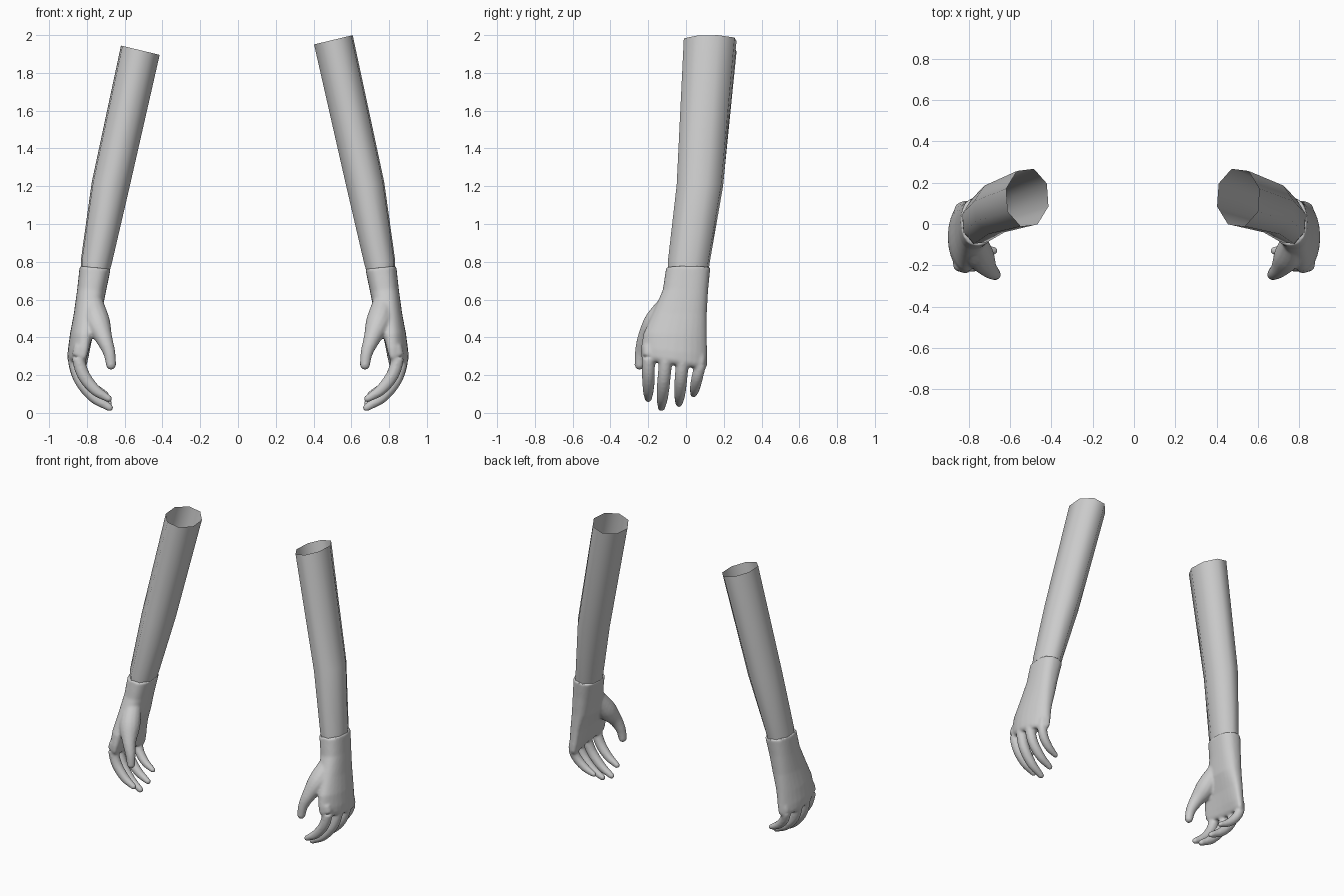
import bpy, bmesh, math
from mathutils import Vector, Matrix

if "Cube" in bpy.data.objects:
    bpy.data.objects.remove(bpy.data.objects["Cube"], do_unlink=True)

skin = bpy.data.materials.new("light grey")
skin.use_nodes = True
colour = (0.6, 0.6, 0.6, 1)
skin.diffuse_color = colour
skin.node_tree.nodes["Principled BSDF"].inputs["Base Color"].default_value = colour


def loft(bm, rings, caps):
    """Bridge a list of point rings, optionally closing both ends."""
    loops = [[bm.verts.new(p) for p in ring] for ring in rings]
    n = len(loops[0])
    faces = []
    for a, b in zip(loops, loops[1:]):
        for i in range(n):
            j = (i + 1) % n
            faces.append(bm.faces.new((a[i], a[j], b[j], b[i])))
    if caps:
        faces += [bm.faces.new(loops[0]), bm.faces.new(loops[-1])]
    bmesh.ops.recalc_face_normals(bm, faces=faces)


def spline(points, steps=5):
    """Catmull-Rom samples through (x, y, z, radius) points."""
    pts = [Vector(p) for p in points]
    pts = [pts[0] * 2 - pts[1]] + pts + [pts[-1] * 2 - pts[-2]]
    out = []
    for a, b, c, d in zip(pts, pts[1:], pts[2:], pts[3:]):
        for k in range(steps):
            t = k / steps
            out.append(0.5 * (2 * b + (c - a) * t + (2 * a - 5 * b + 4 * c - d) * t ** 2
                              + (3 * b - a - 3 * c + d) * t ** 3))
    return out + [pts[-2]]


def digit(bm, points):
    """Tapered round tube with a rounded tip."""
    path = spline(points)
    rings = []
    for i, p in enumerate(path):
        q, r = path[min(i + 1, len(path) - 1)], path[max(i - 1, 0)]
        turn = (q - r).to_3d().to_track_quat('Z', 'Y')
        rings.append([p.to_3d() + turn @ Vector((math.cos(a), math.sin(a), 0)) * p[3]
                      for a in (math.tau * k / 14 for k in range(14))])
    loft(bm, rings, True)
    bmesh.ops.create_uvsphere(bm, u_segments=14, v_segments=10, radius=path[-1][3],
                              matrix=Matrix.Translation(path[-1].to_3d()))


def finish(name, bm, side):
    for v in bm.verts:
        v.co.x *= side
    if side < 0:
        bmesh.ops.reverse_faces(bm, faces=bm.faces[:])
    for f in bm.faces:
        f.smooth = True
    mesh = bpy.data.meshes.new(name)
    bm.to_mesh(mesh)
    bm.free()
    mesh.materials.append(skin)
    ob = bpy.data.objects.new(name, mesh)
    bpy.context.collection.objects.link(ob)
    return ob


def build_arm(name, side, drop):
    # open eight-sided sleeve: centre x, y, z, half widths, slope of the ring
    sections = [(0.505 + drop * 0.22, 0.128, 1.975 - drop, 0.104, 0.146, 0.24),
                (0.676, 0.073, 1.2, 0.1, 0.128, 0.2),
                (0.75, 0.015, 0.8, 0.083, 0.116, 0.12),
                (0.765, 0.008, 0.7, 0.07, 0.108, 0.08)]
    rings = []
    for x, y, z, rx, ry, slope in sections:
        ring = []
        for k in range(8):
            a = math.tau * k / 8 + 0.3
            dx = rx * math.cos(a) * 1.03
            ring.append((x + dx, y + ry * math.sin(a), z + dx * slope))
        rings.append(ring)
    bm = bmesh.new()
    loft(bm, rings, False)
    finish(name, bm, side)


def build_hand(name, side):
    bm = bmesh.new()
    # wrist and palm: centre x, y, z, half widths, bow of the back, knuckle tilt
    sections = [(0.756, 0.012, 0.77, 0.082, 0.117, 0, 0),
                (0.775, -0.003, 0.65, 0.076, 0.12, 0, 0),
                (0.797, -0.035, 0.52, 0.072, 0.145, 0.3, 0),
                (0.83, -0.058, 0.41, 0.06, 0.168, 0.8, 0.05),
                (0.849, -0.063, 0.32, 0.053, 0.176, 1.1, 0.12),
                (0.857, -0.063, 0.275, 0.046, 0.176, 1.2, 0.145),
                (0.857, -0.063, 0.255, 0.034, 0.165, 1.2, 0.145)]
    rings = []
    for x, y, z, rx, ry, bow, tilt in sections:
        ring = []
        for k in range(28):
            c, s = math.cos(math.tau * k / 28), math.sin(math.tau * k / 28)
            dx = rx * math.copysign(abs(c) ** 0.8, c)
            dy = ry * math.copysign(abs(s) ** 0.85, s)
            ring.append((x + dx - bow * dy * dy, y + dy, z - tilt * dy + dx * 0.1))
        rings.append(ring)
    loft(bm, rings, True)

    # four curled fingers: root y, z, tip y, z, root x, tip x, thickness
    for y0, z0, y1, z1, x0, x1, r in [(-0.198, 0.29, -0.2, 0.075, 0.845, 0.685, 0.034),
                                      (-0.108, 0.28, -0.13, 0.028, 0.865, 0.68, 0.035),
                                      (-0.02, 0.265, -0.037, 0.05, 0.865, 0.685, 0.034),
                                      (0.073, 0.25, 0.04, 0.098, 0.84, 0.7, 0.031)]:
        points = [(x0 - 0.01, y0, z0 + 0.06, r)]
        for down, across, thick in [(0, 0, 1), (0.42, 0.17, 1), (0.78, 0.55, 0.88), (1, 1, 0.58)]:
            points.append((x0 + (x1 - x0) * across, y0 + (y1 - y0) * down,
                           z0 + (z1 - z0) * down, r * thick))
        digit(bm, points)

    # thumb with its fleshy base
    digit(bm, [(0.775, -0.07, 0.6, 0.055), (0.745, -0.155, 0.48, 0.068),
               (0.71, -0.212, 0.395, 0.046), (0.682, -0.238, 0.32, 0.033),
               (0.672, -0.246, 0.255, 0.027)])
    ob = finish(name, bm, side)

    # fuse the parts into one soft skin
    fuse = ob.modifiers.new("fuse", 'REMESH')
    fuse.mode = 'VOXEL'
    fuse.voxel_size = 0.008
    fuse.use_smooth_shade = True
    soften = ob.modifiers.new("soften", 'SMOOTH')
    soften.factor = 0.5
    soften.iterations = 6


for label, side, drop in [("left", 1, 0), ("right", -1, 0.055)]:
    build_arm(label + "_arm", side, drop)
    build_hand(label + "_hand", side)
